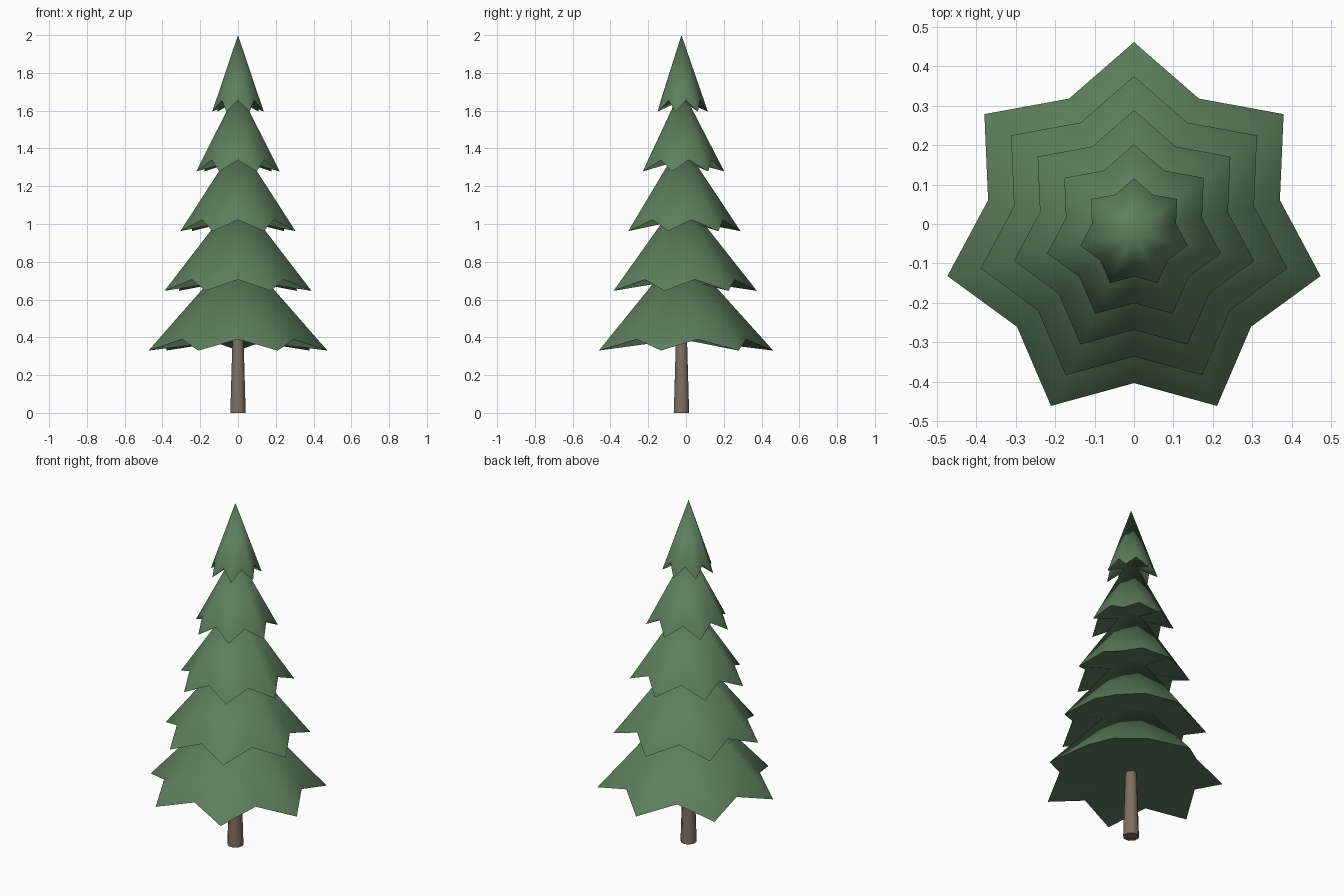
import bpy, bmesh
from math import sin, cos, pi, radians

if "Cube" in bpy.data.objects:
    bpy.data.objects.remove(bpy.data.objects["Cube"])

CY = -0.024      # trunk axis in y
POINTS = 7
TIERS = 5


def material(name, rgb):
    m = bpy.data.materials.new(name)
    m.diffuse_color = (*rgb, 1)
    m.use_nodes = True
    m.node_tree.nodes["Principled BSDF"].inputs["Base Color"].default_value = m.diffuse_color
    return m


green = material("needles", (0.11, 0.21, 0.11))
brown = material("bark", (0.22, 0.16, 0.12))


def star_tier(name, z_tip, radius, height):
    """Pointed cone with a star-shaped rim whose notches are pulled in and up."""
    bm = bmesh.new()
    z_notch = z_tip + 0.06
    apex = bm.verts.new((0, CY, z_tip + height))
    centre = bm.verts.new((0, CY, z_notch))
    rim = []
    for i in range(2 * POINTS):
        a = pi * i / POINTS
        tip = i % 2 == 0
        r = radius if tip else radius * 0.782
        rim.append(bm.verts.new((r * sin(a), CY + r * cos(a), z_tip if tip else z_notch)))
    for a, b in zip(rim, rim[1:] + rim[:1]):
        bm.faces.new((apex, b, a))
        bm.faces.new((centre, a, b))
    bmesh.ops.recalc_face_normals(bm, faces=bm.faces)
    mesh = bpy.data.meshes.new(name)
    bm.to_mesh(mesh)
    bm.free()
    mesh.materials.append(green)
    ob = bpy.data.objects.new(name, mesh)
    bpy.context.collection.objects.link(ob)
    bpy.ops.object.select_all(action='DESELECT')
    ob.select_set(True)
    bpy.context.view_layer.objects.active = ob
    bpy.ops.object.shade_smooth_by_angle(angle=radians(85))


# Branch tiers, bottom to top
for i in range(TIERS):
    star_tier(f"branch_tier_{i + 1}", 0.33 + 0.3162 * i,
              0.4855 - 0.0864 * i, 0.54 - 0.0337 * i)

# Tapered trunk
bpy.ops.mesh.primitive_cone_add(vertices=8, radius1=0.044, radius2=0.030, depth=0.45,
                                location=(0, CY, 0.225), rotation=(0, 0, pi / 8))
trunk = bpy.context.object
trunk.name = "trunk"
trunk.data.materials.append(brown)
bpy.ops.object.shade_smooth_by_angle(angle=radians(50))

# Exact overall height of 2 units
top = bpy.data.objects[f"branch_tier_{TIERS}"]
max(top.data.vertices, key=lambda v: v.co.z).co.z = 2.0
